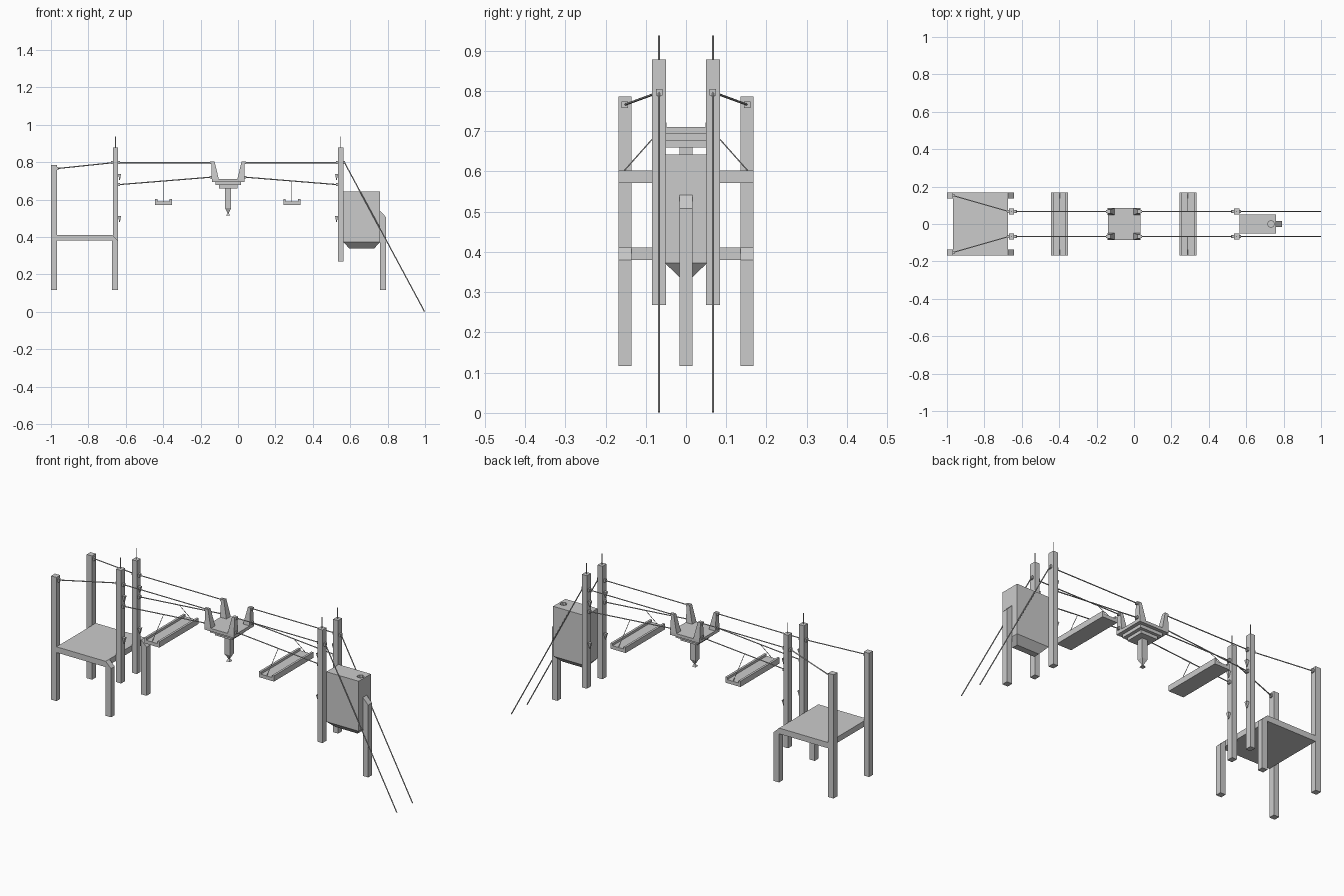
import bpy, bmesh, math
from mathutils import Vector

if "Cube" in bpy.data.objects:
    bpy.data.objects.remove(bpy.data.objects["Cube"])

CX = -0.053   # middle of the cable span
TY = 0.067    # cable spacing from the centre line


def mesh_obj(name, verts, faces):
    me = bpy.data.meshes.new(name)
    bm = bmesh.new()
    vs = [bm.verts.new(v) for v in verts]
    for f in faces:
        bm.faces.new([vs[i] for i in f])
    bmesh.ops.recalc_face_normals(bm, faces=bm.faces)
    bm.to_mesh(me)
    bm.free()
    ob = bpy.data.objects.new(name, me)
    bpy.context.collection.objects.link(ob)
    return ob


def frustum(name, lo, hi, z0, z1):
    """Solid between two rectangles (x0, x1, y0, y1) at heights z0 and z1."""
    vs = [(x, y, z) for (a, b, c, d), z in ((lo, z0), (hi, z1))
          for x, y in ((a, c), (b, c), (b, d), (a, d))]
    return mesh_obj(name, vs, [(0, 1, 2, 3), (4, 5, 6, 7), (0, 1, 5, 4),
                               (1, 2, 6, 5), (2, 3, 7, 6), (3, 0, 4, 7)])


def box(name, x0, x1, y0, y1, z0, z1):
    return frustum(name, (x0, x1, y0, y1), (x0, x1, y0, y1), z0, z1)


def extrude_y(name, profile, y0, y1):
    """Extrude an x-z outline along y."""
    n = len(profile)
    vs = [(x, y, z) for y in (y0, y1) for x, z in profile]
    fs = [tuple(range(n)), tuple(range(n, 2 * n))]
    fs += [(i, (i + 1) % n, n + (i + 1) % n, n + i) for i in range(n)]
    return mesh_obj(name, vs, fs)


def rod(name, a, b, r=0.0025, sides=6):
    a, b = Vector(a), Vector(b)
    bpy.ops.mesh.primitive_cylinder_add(vertices=sides, radius=r,
                                        depth=(b - a).length, location=(a + b) / 2)
    ob = bpy.context.object
    ob.name = name
    ob.rotation_euler = (b - a).to_track_quat('Z', 'Y').to_euler()
    return ob


def node(name, x, y, z, s=0.008):
    return box(name, x - s, x + s, y - s, y + s, z - s, z + s)


# Landing platform with tall rear posts and short slant-topped front legs
box("platform_deck", -0.968, -0.674, -0.168, 0.168, 0.38, 0.411)
for s in (-1, 1):
    ya, yb = sorted((s * 0.136, s * 0.168))
    box("platform_tall_post", -1.0, -0.968, ya, yb, 0.117, 0.786)
    extrude_y("platform_short_leg", [(-0.674, 0.117), (-0.642, 0.117),
              (-0.642, 0.38), (-0.674, 0.411)], ya, yb)
    node("post_anchor", -0.968, s * 0.152, 0.766)
    rod("platform_cable", (-0.968, s * 0.152, 0.766), (-0.67, s * TY, 0.797), 0.003)

# Towers: side is the x direction away from the middle of the span
for side, tx in ((-1, -0.655), (1, 0.549)):
    inner = tx - side * 0.016
    for s in (-1, 1):
        y = s * TY
        box("tower_post", tx - 0.0145, tx + 0.0145, y - 0.017, y + 0.017, 0.268, 0.879)
        rod("tower_antenna", (tx, y, 0.87), (tx, y, 0.938), 0.002)
        node("outer_anchor", tx + side * 0.016, y, 0.797)
        node("upper_anchor", inner, y, 0.797)
        node("lower_anchor", inner, y, 0.68)
        # Small downward pointing lamps
        for z in (0.722, 0.497):
            lx = tx - side * 0.022
            frustum("tower_lamp", (lx - 0.002, lx + 0.002, y - 0.002, y + 0.002),
                    (lx - 0.008, lx + 0.008, y - 0.008, y + 0.008), z - 0.016, z + 0.016)
        # Span cables to the middle station
        hx = CX + side * 0.09
        rod("upper_cable", (inner, y, 0.797), (hx, y, 0.797), 0.003)
        rod("lower_cable", (inner, y, 0.68), (hx, y, 0.72), 0.003)

# Middle station: stepped base, four tapering horns
for hx, hy, z0, z1 in ((0.088, 0.085, 0.694, 0.71), (0.068, 0.066, 0.677, 0.694),
                       (0.05, 0.05, 0.66, 0.677)):
    box("station_tier", CX + 0.001 - hx, CX + 0.001 + hx, -hy, hy, z0, z1)
for sx in (-1, 1):
    for sy in (-1, 1):
        xs = lambda w: sorted((CX + sx * 0.088, CX + sx * (0.088 - w)))
        ys = lambda a, b: sorted((sy * a, sy * b))
        frustum("station_horn", (*xs(0.038), *ys(0.048, 0.085)),
                (*xs(0.016), *ys(0.057, 0.078)), 0.71, 0.803)
        for z in (0.797, 0.72):
            node("station_anchor", CX + sx * 0.089, sy * TY, z, 0.007)

# Hanging stem with pointed tip
sq = lambda r: (CX - r, CX + r, -r, r)
box("station_stem", *sq(0.0165), 0.555, 0.66)
frustum("stem_tip", sq(0.003), sq(0.0165), 0.528, 0.555)
frustum("stem_foot", sq(0.011), sq(0.003), 0.515, 0.528)

# Hanging trays with raised long edges
for tx in (-0.398, 0.288):
    a, b = tx - 0.045, tx + 0.045
    extrude_y("hanging_tray", [(a, 0.571), (b, 0.571), (b, 0.602), (b - 0.012, 0.602),
              (b - 0.012, 0.59), (a + 0.012, 0.59), (a + 0.012, 0.602), (a, 0.602)],
              -0.168, 0.168)
    for s in (-1, 1):
        rod("tray_wire", (tx, s * 0.166, 0.588), (tx, s * TY, 0.6995), 0.0015)

# Cabin with hopper underside, round roof hatch and rear leg
cabin = box("cabin", 0.565, 0.758, -0.052, 0.052, 0.372, 0.642)
frustum("cabin_hopper", (0.595, 0.728, -0.017, 0.017), (0.565, 0.758, -0.052, 0.052),
        0.338, 0.372)
hole = rod("hatch_cutter", (0.733, 0, 0.627), (0.733, 0, 0.66), 0.018, 8)
hole.hide_render = True
hole.hide_set(True)
cut = cabin.modifiers.new("hatch", 'BOOLEAN')
cut.operation, cut.object, cut.solver = 'DIFFERENCE', hole, 'EXACT'
extrude_y("cabin_leg", [(0.758, 0.117), (0.79, 0.117), (0.79, 0.508), (0.758, 0.541)],
          -0.0165, 0.0165)

# Guy cables down to the ground
for s in (-1, 1):
    rod("guy_cable", (0.57, s * TY, 0.797), (0.997, s * TY, 0.002), 0.003)
